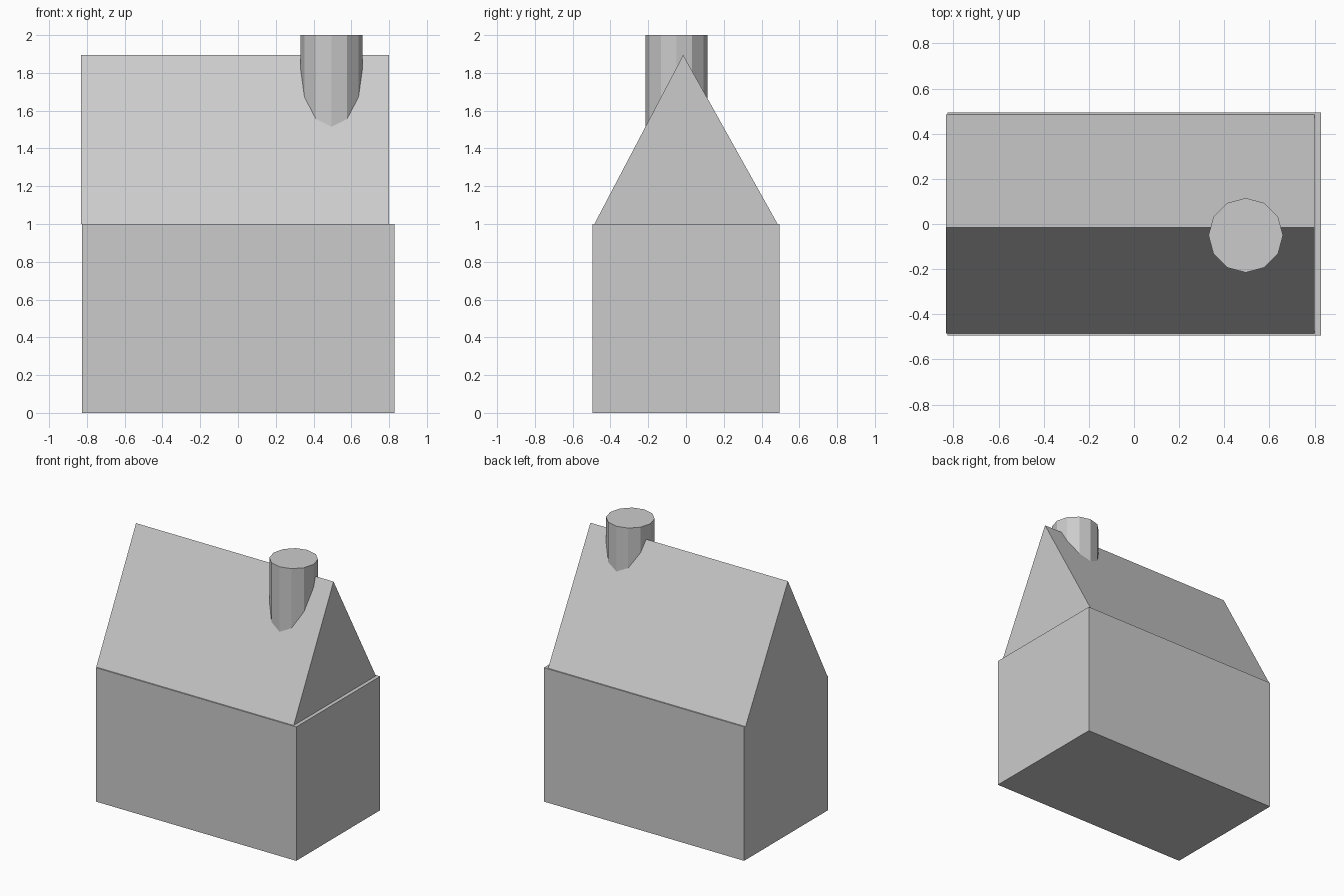
import bpy
import math

default = bpy.data.objects.get("Cube")
if default:
    bpy.data.objects.remove(default, do_unlink=True)

grey = bpy.data.materials.new("plain_grey")
grey.use_nodes = True
colour = (0.6, 0.6, 0.6, 1)
grey.diffuse_color = colour
grey.node_tree.nodes["Principled BSDF"].inputs["Base Color"].default_value = colour


def extrude_profile(name, profile, x0, x1):
    """Extrude a counter-clockwise (y, z) profile along x into a closed prism."""
    n = len(profile)
    verts = [(x, y, z) for x in (x0, x1) for y, z in profile]
    faces = [tuple(reversed(range(n))), tuple(range(n, 2 * n))]
    for i in range(n):
        j = (i + 1) % n
        faces.append((i, j, n + j, n + i))
    mesh = bpy.data.meshes.new(name)
    mesh.from_pydata(verts, [], faces)
    mesh.materials.append(grey)
    obj = bpy.data.objects.new(name, mesh)
    bpy.context.collection.objects.link(obj)
    return obj


# House body
half_depth, wall_top = 0.495, 1.0
extrude_profile("house_body",
                [(-half_depth, 0), (half_depth, 0),
                 (half_depth, wall_top), (-half_depth, wall_top)],
                -0.827, 0.828)

# Gable roof, set slightly inside the wall tops
extrude_profile("gable_roof",
                [(-0.485, wall_top), (0.485, wall_top), (-0.015, 1.895)],
                -0.832, 0.8)

# Round chimney, rising out of the roof near the right end
base, top = 1.3, 2.0
bpy.ops.mesh.primitive_cylinder_add(vertices=12, radius=0.165, depth=top - base,
                                    location=(0.495, -0.05, (base + top) / 2))
chimney = bpy.context.object
chimney.name = "chimney"
chimney.data.materials.append(grey)
bpy.ops.object.shade_smooth_by_angle(angle=math.radians(20))
